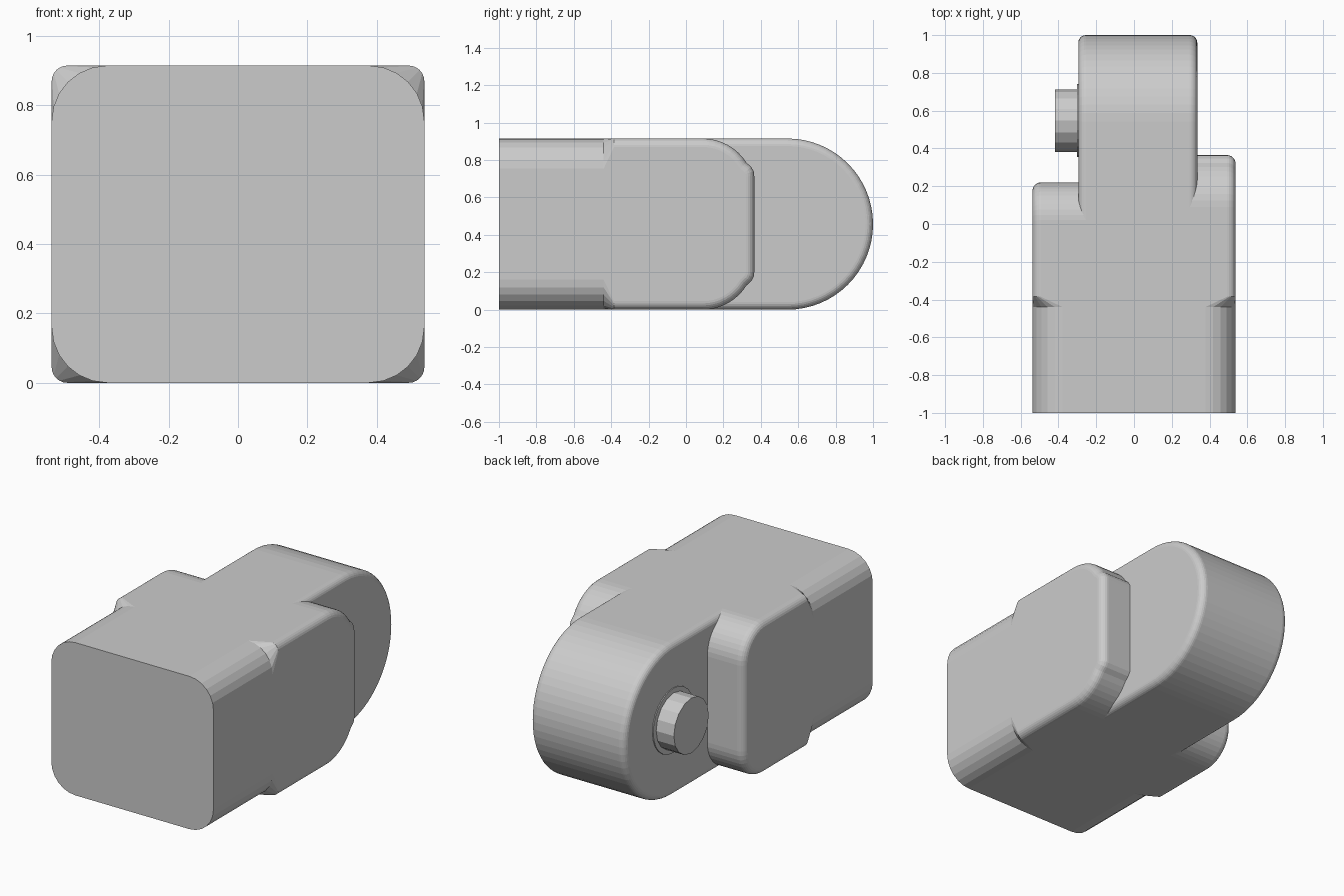
import bpy, bmesh
from math import sin, cos, radians, pi
from mathutils import Vector

if "Cube" in bpy.data.objects:
    bpy.data.objects.remove(bpy.data.objects["Cube"])

H, W, SEG = 0.915, 0.5375, 6
MID = H / 2


def corner(r):
    """(distance from side, inset) pairs of a rounded corner, side to flat."""
    ts = [pi / 2 * i / SEG for i in range(SEG + 1)]
    return [(r * (1 - cos(t)), r * (1 - sin(t))) for t in ts]


def inset(profile, d):
    """Shift an open (y, z) profile inward; end points keep their y."""
    out = []
    for i, p in enumerate(profile):
        a = Vector(profile[max(i - 1, 0)])
        b = Vector(profile[min(i + 1, len(profile) - 1)])
        p = Vector(p)
        n1 = Vector((-(p - a).y, (p - a).x)).normalized() if i else None
        n2 = Vector((-(b - p).y, (b - p).x)).normalized() if i < len(profile) - 1 else None
        n1, n2 = n1 or n2, n2 or n1
        n = n1 + n2
        n = n / (n.dot(n) / 2)
        out.append(p + n * d)
    return out


def skin(name, columns):
    """Closed solid from a grid of columns: two side caps and a front cap."""
    bm = bmesh.new()
    grid = [[bm.verts.new(p) for p in col] for col in columns]
    for c, d in zip(grid, grid[1:]):
        for i in range(len(c) - 1):
            bm.faces.new((c[i], d[i], d[i + 1], c[i + 1]))
    bm.faces.new(grid[0])
    bm.faces.new(grid[-1])
    bm.faces.new([c[0] for c in grid] + [c[-1] for c in reversed(grid)])
    bmesh.ops.recalc_face_normals(bm, faces=bm.faces)
    me = bpy.data.meshes.new(name)
    bm.to_mesh(me)
    bm.free()
    ob = bpy.data.objects.new(name, me)
    bpy.context.collection.objects.link(ob)
    for p in me.polygons:
        p.use_smooth = False
    return ob


def mirrored(top):
    """Bottom-to-top profile from its upper half (given end to front)."""
    return [(y, H - z) for y, z in reversed(top)] + top


def arc(y, z, r, a0, a1, n):
    return [(y + r * cos(radians(a0 + (a1 - a0) * i / n)),
             z + r * sin(radians(a0 + (a1 - a0) * i / n))) for i in range(n + 1)]


# Body: rounded front block flaring into two cheeks of different length
BACK = -0.385
left = mirrored(arc(0.02, H - 0.2, 0.2, 0, 90, 11) + [(BACK, H)])
right = mirrored([(0.365, 0.715), (0.362, 0.74), (0.348, 0.764)]
                 + arc(0.09, H - 0.275, 0.275, 32, 90, 8) + [(BACK, H)])
big, small = corner(0.16), corner(0.045)


def body_column(side, k, profile):
    (bx, bi), (sx, si) = big[k], small[k]
    xb, xs = side * (W - bx), side * (W - sx)
    mid = [(xs, p.x, p.y) for p in inset(profile, si)]
    return ([(xb, -1, bi), (xb, -0.44, bi)] + mid
            + [(xb, -0.44, H - bi), (xb, -1, H - bi)])


def flat_column(x, profile):
    return ([(x, -1, 0), (x, -0.44, 0)] + [(x, y, z) for y, z in profile]
            + [(x, -0.44, H), (x, -1, H)])


columns = [body_column(-1, k, left) for k in range(SEG + 1)]
columns += [flat_column(-0.2, left), flat_column(0.25, right)]
columns += [body_column(1, k, right) for k in reversed(range(SEG + 1))]
skin("body", columns)

# Tongue: round-ended bar between the cheeks
X0, X1 = -0.295, 0.335
bar = [(-0.02, 0)] + arc(1 - MID, MID, MID, -90, 90, 32) + [(-0.02, H)]
rim = corner(0.04)
columns = [[(X0 + dx, p.x, p.y) for p in inset(bar, d)] for dx, d in rim]
columns += [[(X1 - dx, p.x, p.y) for p in inset(bar, d)] for dx, d in reversed(rim)]
skin("tongue", columns)

# Pivot pin with its thin washer on the left face
for name, radius, outer, sides in (("pin", 0.165, -0.418, 16),
                                   ("washer", 0.193, -0.301, 24)):
    bpy.ops.mesh.primitive_cylinder_add(
        vertices=sides, radius=radius, depth=-0.28 - outer,
        location=((outer - 0.28) / 2, 0.547, MID), rotation=(0, pi / 2, 0))
    bpy.context.object.name = name
